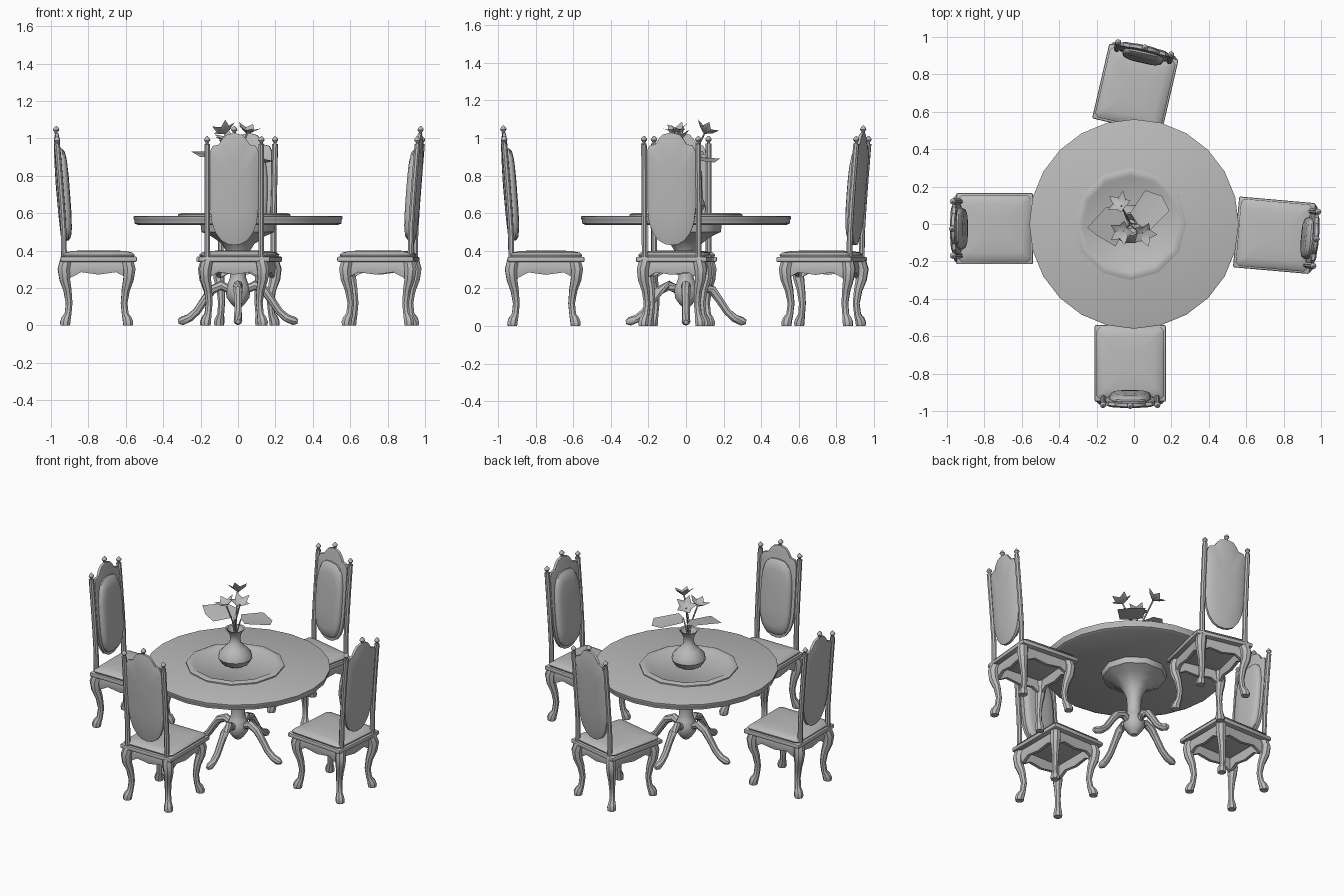
import bpy
import bmesh
from math import sin, cos, pi, radians
from mathutils import Vector, Matrix

cube = bpy.data.objects.get("Cube")
if cube:
    bpy.data.objects.remove(cube, do_unlink=True)

GREY = (0.5, 0.5, 0.5, 1)
mat = bpy.data.materials.new("plain grey")
mat.use_nodes = True
mat.diffuse_color = GREY
mat.node_tree.nodes["Principled BSDF"].inputs["Base Color"].default_value = GREY


def finish(bm, name, angle=40):
    """Turn a bmesh into an object, smooth with sharp edges kept."""
    bmesh.ops.recalc_face_normals(bm, faces=bm.faces)
    for f in bm.faces:
        f.smooth = True
    for e in bm.edges:
        if len(e.link_faces) == 2 and e.calc_face_angle(0) > radians(angle):
            e.smooth = False
    me = bpy.data.meshes.new(name)
    bm.to_mesh(me)
    bm.free()
    me.materials.append(mat)
    ob = bpy.data.objects.new(name, me)
    bpy.context.collection.objects.link(ob)
    return ob


def loft(bm, rings, caps=(True, True)):
    """Skin a list of point rings that share one point count."""
    loops = [[bm.verts.new(p) for p in ring] for ring in rings]
    n = len(loops[0])
    for a, b in zip(loops, loops[1:]):
        for i in range(n):
            j = (i + 1) % n
            bm.faces.new((a[i], a[j], b[j], b[i]))
    if caps[0]:
        bm.faces.new(loops[0])
    if caps[1]:
        bm.faces.new(loops[-1])


def lathe(bm, profile, sides, at=(0, 0, 0), caps=(True, True)):
    x, y, z = at
    loft(bm, [[(x + r * cos(2 * pi * i / sides), y + r * sin(2 * pi * i / sides), z + h)
               for i in range(sides)] for r, h in profile], caps)


def tube(bm, path, sides=8):
    """Tapering tube; path holds (x, y, z, radius)."""
    pts = [Vector(p[:3]) for p in path]
    rings = []
    for k, p in enumerate(pts):
        t = (pts[min(k + 1, len(pts) - 1)] - pts[max(k - 1, 0)]).normalized()
        side = t.cross(Vector((0.31, 0.95, 0.02))).normalized()
        up = t.cross(side)
        rings.append([p + path[k][3] * (side * cos(2 * pi * i / sides) + up * sin(2 * pi * i / sides))
                      for i in range(sides)])
    loft(bm, rings)


def box(bm, lo, hi, bevel=0.0):
    size = [b - a for a, b in zip(lo, hi)]
    mid = [(a + b) / 2 for a, b in zip(lo, hi)]
    made = bmesh.ops.create_cube(bm, size=1, matrix=Matrix.Translation(mid) @ Matrix.Diagonal((*size, 1)))
    if bevel:
        edges = {e for v in made["verts"] for e in v.link_edges}
        bmesh.ops.bevel(bm, geom=list(edges), offset=bevel, segments=2, affect="EDGES", profile=0.5)


# Table top with a lipped rim
bm = bmesh.new()
lathe(bm, [(0.535, 0.537), (0.552, 0.545), (0.555, 0.565), (0.56, 0.572), (0.56, 0.582), (0.55, 0.586)], 24)
finish(bm, "table_top")

# Pedestal: flared bracket, column and turned bulb
bm = bmesh.new()
lathe(bm, [(0.02, 0.10), (0.04, 0.12), (0.062, 0.15), (0.065, 0.20), (0.05, 0.235), (0.042, 0.26), (0.045, 0.35),
           (0.065, 0.40), (0.09, 0.44), (0.14, 0.475), (0.195, 0.50), (0.2, 0.538)], 10)
finish(bm, "table_pedestal")

# Four splayed pedestal feet
bm = bmesh.new()
for k in range(4):
    c, s = cos(k * pi / 2), sin(k * pi / 2)
    tube(bm, [(c * r, s * r, z, w) for r, z, w in
              [(0.04, 0.19, 0.022), (0.09, 0.215, 0.026), (0.14, 0.19, 0.025), (0.18, 0.135, 0.022),
               (0.22, 0.075, 0.021), (0.26, 0.04, 0.022), (0.30, 0.024, 0.023), (0.32, 0.02, 0.012)]])
finish(bm, "pedestal_feet")

# Round tray with a raised ring
bm = bmesh.new()
lathe(bm, [(0.30, 0.585), (0.30, 0.594), (0.285, 0.6), (0.26, 0.598), (0.245, 0.589)], 12)
tray = finish(bm, "tray", 60)
tray.location = (-0.02, 0, 0)

# Vase
bm = bmesh.new()
lathe(bm, [(0.055, 0.588), (0.085, 0.605), (0.105, 0.64), (0.098, 0.67), (0.065, 0.705), (0.037, 0.735),
           (0.03, 0.77), (0.04, 0.805), (0.062, 0.832), (0.052, 0.828), (0.025, 0.77)], 14, (-0.02, 0, 0))
finish(bm, "vase")

# Flowers: a stem, a cupped centre and five pointed petals each
stems, blooms = bmesh.new(), bmesh.new()
for x, y, z, tilt in [(-0.07, 0.1, 1.03, 0.6), (-0.06, -0.04, 0.99, 0.3), (0.05, -0.05, 1.03, 0.3)]:
    tube(stems, [(-0.02, 0, 0.76, 0.005), (-0.02 + x * 0.2, y * 0.3, 0.88, 0.005), (x, y, z, 0.005)], 5)
    axis = Vector((-y, x, 0)).normalized()
    place = Matrix.Translation((x, y, z)) @ Matrix.Rotation(tilt, 4, axis)
    base = blooms.verts.new(place @ Vector((0, 0, -0.01)))
    for k in range(5):
        tip = [place @ Vector((r * cos(a), r * sin(a), h)) for r, a, h in
               [(0.04, (k - 0.5) * 2 * pi / 5, 0.02), (0.068, k * 2 * pi / 5, 0.04),
                (0.04, (k + 0.5) * 2 * pi / 5, 0.02)]]
        blooms.faces.new([base] + [blooms.verts.new(p) for p in tip])
finish(stems, "flower_stems")
finish(blooms, "flower_blooms")

# Broad leaves, folded along the middle, with their stalks
bm = bmesh.new()
for root, left, tip, right in [
        ((-0.03, 0, 0.9), [(-0.07, 0.1, 0.91), (-0.15, 0.09, 0.93)], (-0.25, -0.02, 0.93), [(-0.2, -0.06, 0.9), (-0.1, -0.12, 0.9)]),
        ((0.02, 0, 0.9), [(-0.02, 0.06, 0.9), (0.06, 0.18, 0.89)], (0.15, 0.15, 0.87), [(0.19, 0.07, 0.88), (0.08, -0.04, 0.9)])]:
    a, b = bm.verts.new(root), bm.verts.new(tip)
    bm.faces.new([a] + [bm.verts.new(p) for p in left] + [b])
    bm.faces.new([b] + [bm.verts.new(p) for p in right] + [a])
    tube(bm, [(-0.02, 0, 0.77, 0.005), (*root, 0.004)], 5)
finish(bm, "leaves")

# ---- Chair, built once around its seat centre and facing +y ----
chair = []

# Seat frame, rounded on its edges
bm = bmesh.new()
box(bm, (-0.19, -0.205, 0.34), (0.19, 0.205, 0.368), 0.008)
chair.append(finish(bm, "seat_frame"))

# Domed seat cushion
bm = bmesh.new()
loft(bm, [[(sx * w, sy * (w + 0.013), z) for sx, sy in
           [(-1, -0.9), (-0.9, -1), (0, -1), (0.9, -1), (1, -0.9), (1, 0), (1, 0.9), (0.9, 1), (0, 1), (-0.9, 1), (-1, 0.9), (-1, 0)]]
          for w, z in [(0.175, 0.365), (0.18, 0.378), (0.168, 0.39), (0.13, 0.398), (0.06, 0.402)]])
chair.append(finish(bm, "seat_cushion"))

# Aprons with an arched lower edge
bm = bmesh.new()
for k in range(4):
    turn = Matrix.Rotation(k * pi / 2, 4, "Z")
    out = 0.155 if k % 2 else 0.17
    half = 0.17 if k % 2 else 0.155
    rings = []
    for t, low in [(-1, 0.25), (-0.8, 0.262), (-0.55, 0.285), (0, 0.272), (0.55, 0.285), (0.8, 0.262), (1, 0.25)]:
        rings.append([turn @ Vector((t * half, y, z)) for y, z in
                      [(out, 0.345), (out + 0.008, 0.31), (out, low), (out - 0.02, low), (out - 0.02, 0.345)]])
    loft(bm, rings)
chair.append(finish(bm, "seat_apron"))

# Cabriole legs with block feet
bm = bmesh.new()
for sx in (-1, 1):
    for sy, shift in ((1, 0), (-1, 0.022)):
        tube(bm, [(sx * x, sy * (y + shift), z, r) for x, y, z, r in
                  [(0.145, 0.155, 0.345, 0.032), (0.155, 0.165, 0.30, 0.034), (0.153, 0.16, 0.25, 0.03),
                   (0.14, 0.145, 0.19, 0.023), (0.134, 0.136, 0.12, 0.019), (0.14, 0.142, 0.06, 0.019),
                   (0.148, 0.152, 0.035, 0.026), (0.152, 0.157, 0.015, 0.029), (0.152, 0.157, 0, 0.026)]])
chair.append(finish(bm, "chair_legs"))


def lean(z):
    """Backward lean of the chair back at a given height."""
    return -0.185 - 0.04 * max(0, (z - 0.45) / 0.55) ** 1.2


def finial(bm, x, z):
    lathe(bm, [(0.009, 0), (0.008, 0.008), (0.017, 0.02), (0.015, 0.028), (0.003, 0.042)], 8, (x, lean(z), z))


# Back posts with finials, and the crest finial
bm = bmesh.new()
for sx in (-1, 1):
    tube(bm, [(sx * 0.145, lean(z), z, 0.016) for z in (0.35, 0.5, 0.65, 0.8, 0.97)])
    finial(bm, sx * 0.145, 0.97)
finial(bm, 0, 1.025)
chair.append(finish(bm, "back_posts"))

# Shaped back panel: rounded below, stepped crest above, bulging to the rear
half = [(0.035, 0.435), (0.07, 0.455), (0.1, 0.495), (0.12, 0.55), (0.13, 0.63), (0.132, 0.78), (0.13, 0.93),
        (0.115, 0.96), (0.082, 0.967), (0.066, 0.995), (0.045, 1.018)]
outline = [(0, 0.43)] + half + [(0, 1.03)] + [(-x, z) for x, z in reversed(half)]
bm = bmesh.new()
rings = []
for scale, depth in [(0.05, -0.025), (0.5, -0.022), (0.85, -0.016), (1, -0.005), (1, 0.012), (0.9, 0.016)]:
    rings.append([(x * scale, lean(0.74 + (z - 0.74) * scale) + depth, 0.74 + (z - 0.74) * scale)
                  for x, z in outline])
loft(bm, rings)
chair.append(finish(bm, "back_panel"))

# Padded front of the back, a rounded oblong
bm = bmesh.new()
rings = []
for scale, depth in [(1, 0.008), (1, 0.025), (0.93, 0.038), (0.75, 0.045), (0.4, 0.048), (0.05, 0.048)]:
    ring = []
    for i in range(24):
        c, s = cos(i * pi / 12), sin(i * pi / 12)
        x = 0.112 * scale * abs(c) ** 0.6 * (1 if c > 0 else -1)
        z = 0.70 + 0.245 * scale * abs(s) ** 0.7 * (1 if s > 0 else -1)
        ring.append((x, lean(z) + depth, z))
    rings.append(ring)
loft(bm, rings)
chair.append(finish(bm, "back_padding"))

# Place four chairs round the table
spots = [("front", -0.02, -0.745, 0), ("right", -0.745, -0.025, -90),
         ("left", 0.75, -0.06, 85), ("rear", 0.007, 0.722, 167)]
for n, (label, x, y, turn) in enumerate(spots):
    place = Matrix.Translation((x, y, 0)) @ Matrix.Rotation(radians(turn), 4, "Z")
    for part in chair:
        ob = part
        if n:
            ob = part.copy()
            bpy.context.collection.objects.link(ob)
            ob.name = label + "_" + part.data.name
        ob.matrix_world = place
